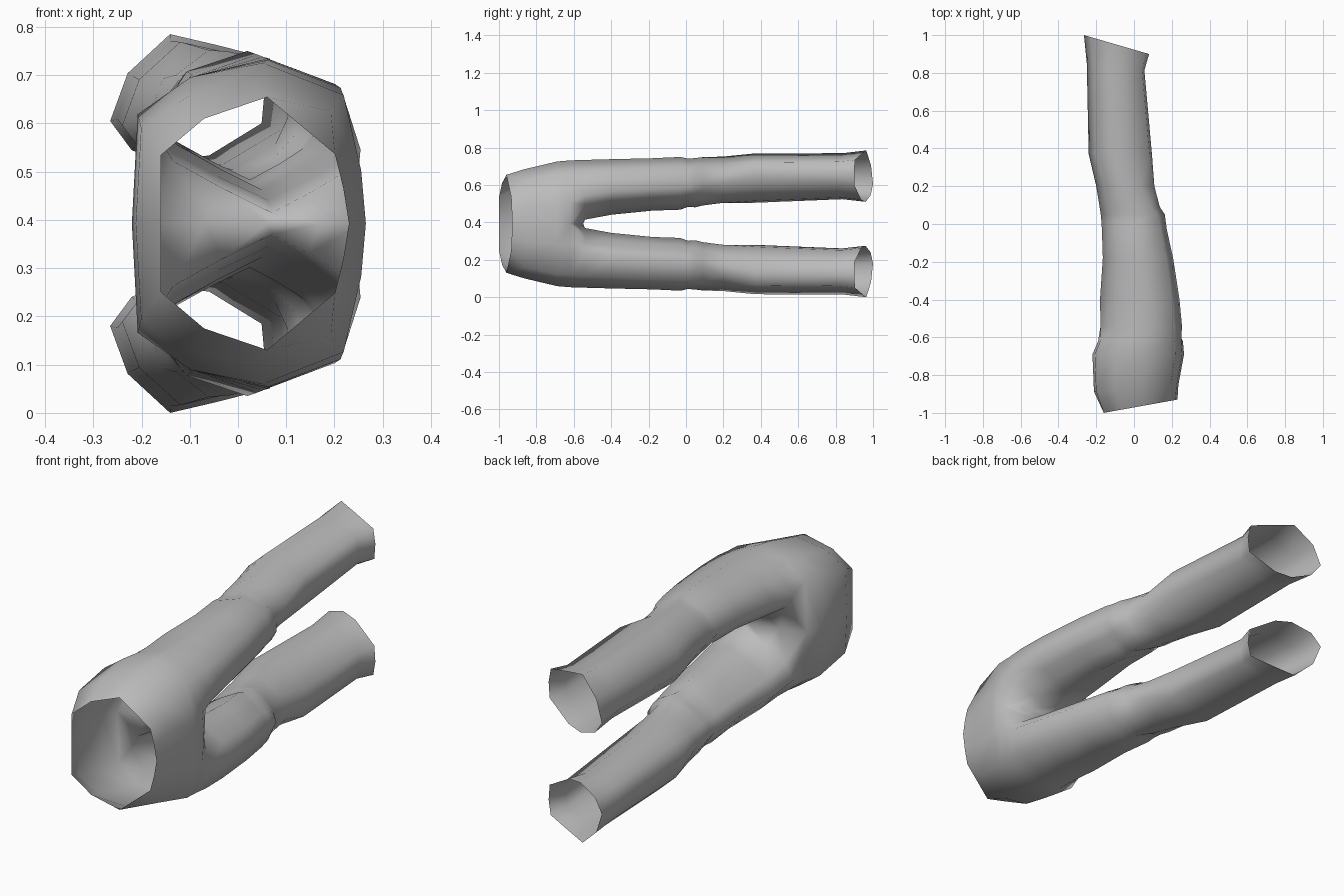
import bpy
import bmesh
import math

cube = bpy.data.objects.get("Cube")
if cube:
    bpy.data.objects.remove(cube, do_unlink=True)

HALF_WIDTH = 0.3925  # distance from the mirror plane to the outer hem

# Unit half sections of the torso, front to back
WAIST = [(-1, 0), (-1, .54), (-.54, .83), (.13, 1), (.85, .55), (.94, .28), (1, 0)]
HIP = [(-1, 0), (-.95, .68), (-.5, .91), (.12, 1), (.81, .8), (.96, .33), (1, 0)]

# Unit sections of the leg: outer side front to back, then the inner side
THIGH = [(-.8, -.33), (-1, .1), (-.63, .7), (.1, 1), (.81, .62), (1, -.18),
         (.8, -.51), (.5, -.75), (.15, -1), (-.33, -.68)]
HEM = [(-.74, -.75), (-1, -.31), (-.79, .41), (-.28, 1), (.3, .83), (.92, .63),
       (1, .15), (.96, -.38), (.25, -.92), (-.2, -1)]

# Torso rings: section, y, slope of y along x, front x, back x, half width
torso_rings = [
    (WAIST, -.971, .18, -.16, .23, .262),
    (HIP, -.87, .08, -.212, .235, .291),
    (HIP, -.69, 0, -.22, .265, .333),
    (HIP, -.62, 0, -.19, .259, .339),
]

# Seam points under the crotch, back to front: x, y
crotch_seam = [(.17, -.585), (.06, -.55), (-.07, -.583)]

# Leg rings: y, slope of y along x, front x, back x, inner z, outer z
leg_rings = [
    (-.54, 0, -.177, .254, .415, .734),
    (-.4, 0, -.18, .241, .441, .738),
    (-.18, 0, -.165, .207, .463, .743),
    (-.03, 0, -.17, .174, .468, .75),
    (.01, 0, -.172, .169, .483, .741),
    (.05, 0, -.176, .165, .479, .744),
    (.09, 0, -.182, .14, .488, .749),
    (.2, 0, -.2, .115, .499, .752),
    (.37, 0, -.24, .095, .505, .769),
    (.82, -.12, -.25, .055, .524, .77),
    (.923, -.29, -.265, .08, .51, .785),
]


def mix(a, b, t):
    return a + (b - a) * t


def place(bm, section, y, slope, x0, x1, z0, z1):
    """Fit a unit section into the given extents and add its vertices."""
    ring = []
    for u, v in section:
        x = mix(x0, x1, (u + 1) / 2)
        z = mix(z0, z1, (v + 1) / 2)
        ring.append(bm.verts.new((x, y + slope * x, z)))
    return ring


def bridge(bm, a, b, closed):
    """Join two rings with a strip of quads."""
    count = len(a)
    for i in range(count if closed else count - 1):
        j = (i + 1) % count
        bm.faces.new((a[i], a[j], b[j], b[i]))


bm = bmesh.new()

# Waist and hips, one half
ring = None
for section, y, slope, x0, x1, h in torso_rings:
    new_ring = place(bm, section, y, slope, x0, x1, -h, h)
    if ring:
        bridge(bm, ring, new_ring, False)
    ring = new_ring

# Crotch seam closes the hip ring into a leg opening
ring = ring + [bm.verts.new((x, y, 0)) for x, y in crotch_seam]

# Leg, changing gradually from thigh section to hem section
for y, slope, x0, x1, z0, z1 in leg_rings:
    t = min(max(y / .35, 0), 1)
    section = [(mix(a[0], b[0], t), mix(a[1], b[1], t)) for a, b in zip(THIGH, HEM)]
    new_ring = place(bm, section, y, slope, x0, x1, z0 - HALF_WIDTH, z1 - HALF_WIDTH)
    bridge(bm, ring, new_ring, True)
    ring = new_ring

mesh = bpy.data.meshes.new("trousers")
bm.to_mesh(mesh)
bm.free()

trousers = bpy.data.objects.new("trousers", mesh)
trousers.location.z = HALF_WIDTH
bpy.context.collection.objects.link(trousers)

# Plain cloth colour
cloth = bpy.data.materials.new("grey_cloth")
cloth.use_nodes = True
colour = (.5, .5, .5, 1)
cloth.diffuse_color = colour
cloth.node_tree.nodes["Principled BSDF"].inputs["Base Color"].default_value = colour
mesh.materials.append(cloth)

# Second leg and smooth shading
mirror = trousers.modifiers.new("other_leg", 'MIRROR')
mirror.use_axis = (False, False, True)
mirror.use_clip = True
mirror.merge_threshold = .0005
bpy.ops.object.select_all(action='DESELECT')
trousers.select_set(True)
bpy.context.view_layer.objects.active = trousers
bpy.ops.object.shade_smooth_by_angle(angle=math.radians(75))
